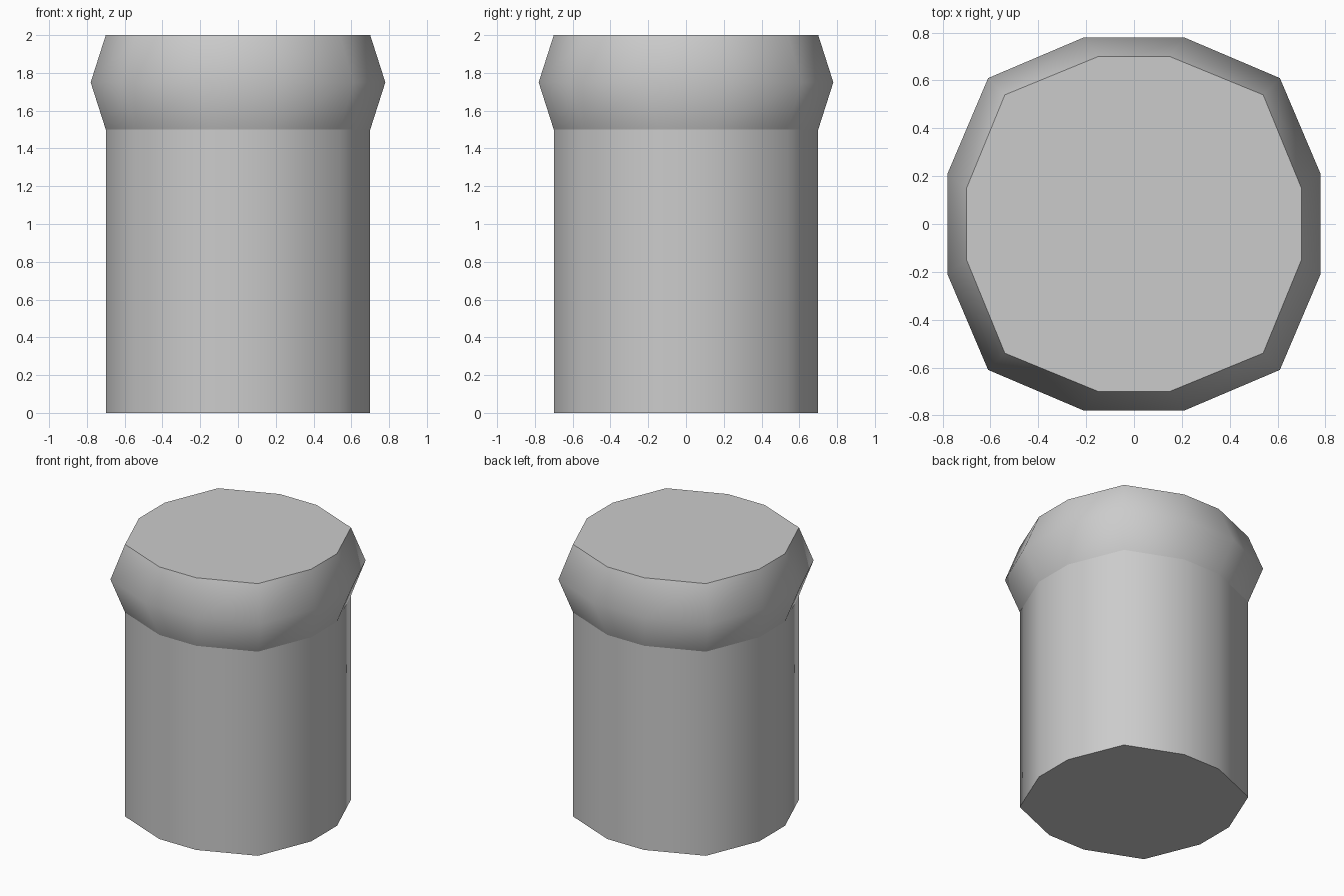
import bpy, bmesh, math

if "Cube" in bpy.data.objects:
    bpy.data.objects.remove(bpy.data.objects["Cube"])

# (narrow, corner, wide) describe one quadrant of the twelve-sided outline
SLIM = (0.15, 0.54, 0.70)
WIDE = (0.21, 0.61, 0.78)


def outline(section):
    a, c, r = section
    pts = []
    for qx, qy in ((1, 0), (0, 1), (-1, 0), (0, -1)):
        for u, v in ((r, a), (c, c), (a, r)):
            pts.append((u * qx - v * qy, u * qy + v * qx))
    return pts


def loft(name, levels, cap_bottom=False, cap_top=False):
    bm = bmesh.new()
    rings = [[bm.verts.new((x, y, z)) for x, y in outline(s)] for s, z in levels]
    for lo, hi in zip(rings, rings[1:]):
        n = len(lo)
        for i in range(n):
            j = (i + 1) % n
            bm.faces.new((lo[i], lo[j], hi[j], hi[i]))
    if cap_bottom:
        bm.faces.new(rings[0][::-1])
    if cap_top:
        bm.faces.new(rings[-1])
    mesh = bpy.data.meshes.new(name)
    bm.to_mesh(mesh)
    bm.free()
    obj = bpy.data.objects.new(name, mesh)
    bpy.context.collection.objects.link(obj)
    bpy.ops.object.select_all(action='DESELECT')
    obj.select_set(True)
    bpy.context.view_layer.objects.active = obj
    bpy.ops.object.shade_smooth_by_angle(angle=math.radians(55))
    return obj


# straight shaft
loft("shaft", [(SLIM, 0.0), (SLIM, 1.5)], cap_bottom=True)
# flared rim with flat top
loft("rim", [(SLIM, 1.5), (WIDE, 1.75), (SLIM, 2.0)], cap_top=True)
